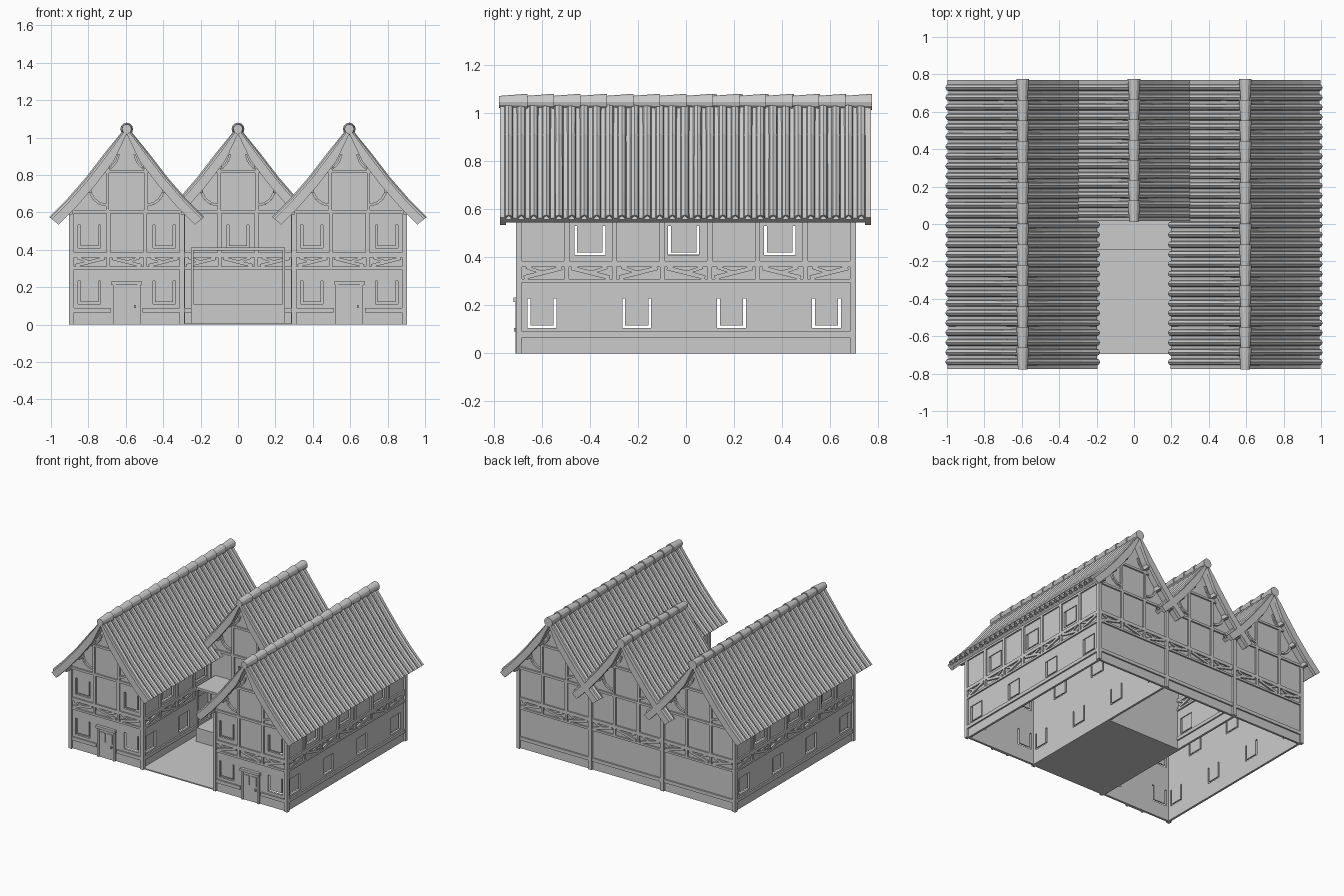
import bpy, bmesh, math
from mathutils import Matrix, Vector

if "Cube" in bpy.data.objects:
    bpy.data.objects.remove(bpy.data.objects["Cube"])

grey = bpy.data.materials.new("plain_grey")
grey.use_nodes = True
grey.diffuse_color = (0.6, 0.6, 0.6, 1)
grey.node_tree.nodes["Principled BSDF"].inputs["Base Color"].default_value = (0.6, 0.6, 0.6, 1)

HALF = 0.295          # half width of every gabled bay
DEPTH = 0.695         # half length of the wings
COURT = 0.09          # y of the middle front wall
ROOF = [(0, 1.045), (0.1, 0.9), (0.2, 0.77), (0.3, 0.655), (0.395, 0.56)]
SLOPE = Vector((0.77, 0.64))


def finish(name, bm, thickness=0):
    """Turn a bmesh into a named object, optionally a shell."""
    bmesh.ops.remove_doubles(bm, verts=bm.verts, dist=1e-6) if thickness else None
    if not thickness:
        bmesh.ops.recalc_face_normals(bm, faces=bm.faces)
    mesh = bpy.data.meshes.new(name)
    bm.to_mesh(mesh)
    bm.free()
    mesh.materials.append(grey)
    ob = bpy.data.objects.new(name, mesh)
    bpy.context.collection.objects.link(ob)
    if thickness:
        mod = ob.modifiers.new("thickness", "SOLIDIFY")
        mod.thickness, mod.offset = thickness, 0
    return ob


def plane(x, y, facing):
    """Matrix from wall space (along, up, outward) to the world."""
    out = Vector(facing)
    up = Vector((0, 0, 1))
    rot = Matrix((up.cross(out), up, out)).transposed().to_4x4()
    return Matrix.Translation((x, y, 0)) @ rot


def prism(bm, M, pts, w0, w1):
    a = [bm.verts.new(M @ Vector((u, v, w0))) for u, v in pts]
    b = [bm.verts.new(M @ Vector((u, v, w1))) for u, v in pts]
    bm.faces.new(a[::-1])
    bm.faces.new(b)
    for i in range(len(pts)):
        j = (i + 1) % len(pts)
        bm.faces.new((a[i], a[j], b[j], b[i]))


def box(bm, M, u0, u1, v0, v1, w0, w1):
    prism(bm, M, [(u0, v0), (u1, v0), (u1, v1), (u0, v1)], w0, w1)


def bar(bm, M, a, b, width, w0, w1):
    a, b = Vector(a), Vector(b)
    d = (b - a).normalized() * width / 2
    n = Vector((-d.y, d.x))
    prism(bm, M, [a - n, b - n, b + n, a + n], w0, w1)


def wall(name, M, half, top, holes):
    """Flat wall with rectangular window openings."""
    bm = bmesh.new()
    us = sorted({-half, half} | {h[0] for h in holes} | {h[1] for h in holes})
    vs = sorted({0, top} | {h[2] for h in holes} | {h[3] for h in holes})
    for u0, u1 in zip(us, us[1:]):
        for v0, v1 in zip(vs, vs[1:]):
            u, v = (u0 + u1) / 2, (v0 + v1) / 2
            if any(h[0] < u < h[1] and h[2] < v < h[3] for h in holes):
                continue
            bm.faces.new([bm.verts.new(M @ Vector((p, q, -0.008))) for p, q in
                          ((u0, v0), (u1, v0), (u1, v1), (u0, v1))])
    finish(name, bm, 0.016)
    # window panes that leave a slit at the sides and the bottom
    bm = bmesh.new()
    for u0, u1, v0, v1 in holes:
        box(bm, M, u0 + 0.012, u1 - 0.012, v0 + 0.011, v1, -0.016, -0.006)
    if holes:
        finish(name + "_window_panes", bm)
    else:
        bm.free()


def timber(name, M, half, bays, door=False, gable=False):
    """Sills, rails, posts and braces standing proud of a wall."""
    bm = bmesh.new()
    w = 0.011
    for v0, v1 in ((0.295, 0.31), (0.36, 0.385), (0.595, 0.612)):
        box(bm, M, -half, half, v0, v1, 0, w)
    for s in (-1, 1):
        box(bm, M, s * half - 0.012, s * half + 0.012, 0, 0.6, -0.01, w + 0.002)
        box(bm, M, *sorted((s * half, s * 0.085 if door else 0)), 0.065, 0.09, 0, w)
    step = 2 * half / bays
    for i in range(bays):
        u0, u1 = -half + i * step, -half + (i + 1) * step
        box(bm, M, u0 - 0.011, u0 + 0.011, 0.385, 0.595, 0, w)
        box(bm, M, u0 - 0.009, u0 + 0.009, 0.31, 0.36, 0, w)
        z0, z1 = (0.355, 0.315) if i % 2 else (0.315, 0.355)
        bar(bm, M, (u0 + 0.02, z0), (u1 - 0.02, z1), 0.018, 0, w)
        mid = (u0 + u1) / 2
        bar(bm, M, (mid, 0.335), (u1 - 0.03 if i % 2 else u0 + 0.03, 0.358), 0.014, 0, w - 0.002)
    if gable:
        box(bm, M, -0.15, 0.15, 0.812, 0.828, 0, w)
        for s in (-1, 1):
            box(bm, M, s * 0.102 - 0.008, s * 0.102 + 0.008, 0.61, 0.815, 0, w)
            # curved braces under the rafters and purlin ends
            arc = [(s * (0.11 + 0.09 * math.sin(t)), 0.74 - 0.1 * math.cos(t))
                   for t in (0, 0.4, 0.8, 1.2, 1.57)]
            for a, b in zip(arc, arc[1:]):
                bar(bm, M, a, b, 0.014, 0, w + 0.004)
            top = [(s * (0.14 - 0.1 * math.sin(t)), 0.82 + 0.11 * (1 - math.cos(t)))
                   for t in (0.2, 0.6, 1, 1.4)]
            for a, b in zip(top, top[1:]):
                bar(bm, M, a, b, 0.012, 0, w)
            for u, v in ROOF[1:4]:
                box(bm, M, s * u - 0.011, s * u + 0.011, v - 0.065, v - 0.035, 0, 0.062)
    finish(name, bm)


def offset(d):
    """Both slopes of the roof line, moved out by d."""
    right = [(u + (SLOPE.x * d if u else 0), v + SLOPE.y * d) for u, v in ROOF]
    return [(-u, v) for u, v in right[:0:-1]] + right


def gable(name, M):
    bm = bmesh.new()
    line = [p for p in offset(-0.03) if abs(p[0]) < HALF] + [(HALF, 0.63), (HALF, 0.6)]
    line = [(-HALF, 0.6), (-HALF, 0.63)] + line
    bm.faces.new([bm.verts.new(M @ Vector((u, v, -0.008))) for u, v in line[::-1]])
    finish(name, bm, 0.016)


def roof(name, cx, y0, y1):
    M = plane(cx, 0, (0, -1, 0))
    # boards beneath the tiles and barge boards at both ends
    bm = bmesh.new()
    prism(bm, M, offset(-0.004) + offset(-0.025)[::-1], -y1 + 0.02, -y0 - 0.02)
    for a in (y0, y1 - 0.025):
        prism(bm, M, offset(0.008) + offset(-0.04)[::-1], -a - 0.025, -a)
    finish(name + "_boards", bm)
    # corrugated tiles
    bm = bmesh.new()
    count = round((y1 - y0 - 0.025) / 0.052)
    pitch = (y1 - y0 - 0.025) / count
    ribs = [(0, 0), (0.4, 0), (0.5, 0.014), (0.7, 0.021), (0.9, 0.014)]
    lines = [(y0 + (k + f) * pitch, h) for k in range(count) for f, h in ribs]
    lines.append((y1 - 0.025, 0))
    for s in (-1, 1):
        rows = [[bm.verts.new((cx + s * (u + SLOPE.x * h * (u > 0)), y, v + SLOPE.y * h))
                 for u, v in ROOF] for y, h in lines]
        for a, b in zip(rows, rows[1:]):
            for i in range(len(ROOF) - 1):
                quad = (a[i], a[i + 1], b[i + 1], b[i])
                bm.faces.new(quad if s > 0 else quad[::-1])
    finish(name + "_tiles", bm, 0.008)
    # overlapping ridge caps, each flared toward the back
    bm = bmesh.new()
    n = round((y1 - y0) / 0.11)
    length = (y1 - y0) / n
    for k in range(n):
        place = Matrix.Translation((cx, y0 + (k + 0.5) * length, 1.046)) @ Matrix.Rotation(-math.pi / 2, 4, "X")
        bmesh.ops.create_cone(bm, cap_ends=True, segments=12, radius1=0.025, radius2=0.034,
                              depth=length + 0.008, matrix=place)
    finish(name + "_ridge_caps", bm)


def hole(c, z, w=0.12):
    return (c - w / 2, c + w / 2, z, z + 0.122)


def door(name, M):
    bm = bmesh.new()
    box(bm, M, -0.06, 0.06, 0, 0.215, 0, 0.006)
    box(bm, M, -0.08, 0.08, 0.213, 0.232, 0, 0.022)
    for s in (-1, 1):
        box(bm, M, s * 0.066 - 0.008, s * 0.066 + 0.008, 0, 0.215, 0, 0.014)
        box(bm, M, s * 0.028 - 0.02, s * 0.028 + 0.02, 0.12, 0.19, 0.006, 0.011)
    box(bm, M, 0.04, 0.05, 0.09, 0.105, 0.006, 0.02)
    finish(name, bm)


# The two wings
front_holes = [hole(s * 0.2, z) for s in (-1, 1) for z in (0.11, 0.41)]
for side, s in (("right", -1), ("left", 1)):
    cx = s * 0.595
    M = plane(cx, -DEPTH, (0, -1, 0))
    wall(side + "_wing_front_wall", M, HALF, 0.6, front_holes)
    gable(side + "_wing_front_gable", M)
    timber(side + "_wing_front_timber", M, HALF, 3, True, True)
    door(side + "_wing_door", M)
    for label, x, f in (("outer", s * 0.89, s), ("court", s * 0.3, -s)):
        M = plane(x, 0, (f, 0, 0))
        holes = [hole(f * c, 0.105) for c in (-0.6, -0.205, 0.19, 0.585)]
        holes += [hole(f * c, 0.408, 0.13) for c in (-0.4, -0.01, 0.39)]
        wall(f"{side}_{label}_wall", M, DEPTH, 0.63, holes)
        timber(f"{side}_{label}_timber", M, DEPTH, 7)
    roof(side + "_wing_roof", cx, -0.775, 0.77)

# Back walls of all three bays
for side, cx in (("right", -0.595), ("middle", 0), ("left", 0.595)):
    M = plane(cx, DEPTH, (0, 1, 0))
    wall(side + "_back_wall", M, HALF, 0.6, [])
    gable(side + "_back_gable", M)
    timber(side + "_back_timber", M, HALF, 3, False, True)

# Middle house facing the court
M = plane(0, COURT, (0, -1, 0))
wall("middle_front_wall", M, HALF, 0.6, [hole(0, 0.41)])
gable("middle_front_gable", M)
timber("middle_front_timber", M, HALF, 3, False, True)
roof("middle_roof", 0, 0.015, 0.77)

# Porch: raised base, flat canopy and corner posts
bm = bmesh.new()
box(bm, M, -0.25, 0.25, 0.005, 0.11, 0, 0.23)
box(bm, M, -0.25, 0.25, 0.395, 0.412, 0, 0.23)
for s in (-1, 1):
    box(bm, M, s * 0.244 - 0.006, s * 0.244 + 0.006, 0.11, 0.395, 0.216, 0.228)
finish("porch", bm)

# Courtyard paving
bm = bmesh.new()
box(bm, M, -0.3, 0.3, 0, 0.008, 0, COURT + DEPTH)
finish("courtyard_floor", bm)
